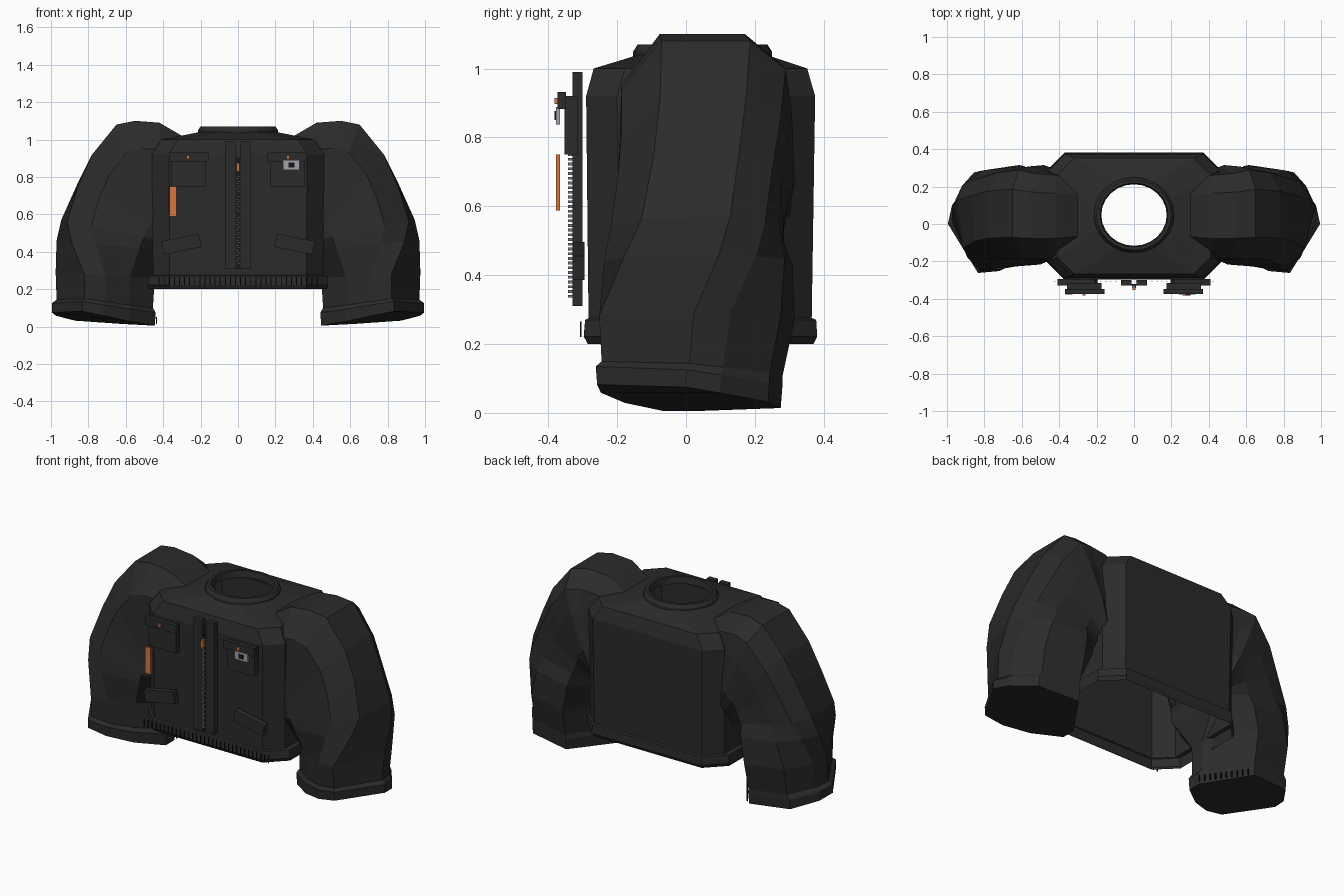
import bpy, bmesh, math
from mathutils import Matrix

if "Cube" in bpy.data.objects:
    bpy.data.objects.remove(bpy.data.objects["Cube"])


def material(name, rgb):
    m = bpy.data.materials.new(name)
    m.diffuse_color = (*rgb, 1)
    m.use_nodes = True
    m.node_tree.nodes["Principled BSDF"].inputs["Base Color"].default_value = m.diffuse_color
    return m


FABRIC = material("dark fabric", (0.024, 0.024, 0.024))
RIB = material("black rib", (0.008, 0.008, 0.008))
ORANGE = material("orange", (0.68, 0.18, 0.05))
STEEL = material("steel grey", (0.17, 0.17, 0.20))
SILVER = material("light grey", (0.36, 0.37, 0.40))


def finish(name, bm, mat):
    bmesh.ops.recalc_face_normals(bm, faces=bm.faces)
    mesh = bpy.data.meshes.new(name)
    bm.to_mesh(mesh)
    bm.free()
    mesh.materials.append(mat)
    ob = bpy.data.objects.new(name, mesh)
    bpy.context.collection.objects.link(ob)
    return ob


def loft(name, rings, mat, cap_end=False, closed=False):
    """Skin a list of equal-length point rings."""
    bm = bmesh.new()
    loops = [[bm.verts.new(p) for p in r] for r in rings]
    n = len(loops[0])
    pairs = list(zip(loops, loops[1:])) + ([(loops[-1], loops[0])] if closed else [])
    for a, b in pairs:
        for i in range(n):
            j = (i + 1) % n
            bm.faces.new((a[i], a[j], b[j], b[i]))
    if cap_end:
        bm.faces.new(loops[-1])
    return finish(name, bm, mat)


def boxes(name, items, mat, tilt=0):
    """Boxes given as (x0, x1, y0, y1, z0, z1), tilted about the y axis."""
    bm = bmesh.new()
    for x0, x1, y0, y1, z0, z1 in items:
        mid = Matrix.Translation(((x0 + x1) / 2, (y0 + y1) / 2, (z0 + z1) / 2))
        size = Matrix.Diagonal((x1 - x0, y1 - y0, z1 - z0, 1))
        bmesh.ops.create_cube(bm, size=1, matrix=mid @ Matrix.Rotation(tilt, 4, 'Y') @ size)
    return finish(name, bm, mat)


# Torso: chamfered box rings, open at hem and neck
CY = 0.048


def octagon(z, x, yf, yb, c):
    return [(x, yf + c, z), (x, yb - c, z), (x - c, yb, z), (c - x, yb, z),
            (-x, yb - c, z), (-x, yf + c, z), (c - x, yf, z), (x - c, yf, z)]


def ellipse(z, r, n, start=0.0):
    return [(r * math.cos(start + math.tau * i / n),
             CY + 0.94 * r * math.sin(start + math.tau * i / n), z) for i in range(n)]


loft("torso", [
    octagon(0.27, 0.455, -0.283, 0.365, 0.09),
    octagon(0.92, 0.46, -0.29, 0.375, 0.09),
    octagon(1.00, 0.41, -0.268, 0.352, 0.09),
    ellipse(1.045, 0.195, 8, -math.pi / 8)], FABRIC)
loft("hem", [
    octagon(0.275, 0.455, -0.283, 0.367, 0.09),
    octagon(0.27, 0.478, -0.293, 0.378, 0.11),
    octagon(0.222, 0.482, -0.297, 0.381, 0.11),
    octagon(0.20, 0.475, -0.285, 0.37, 0.11)], FABRIC)
loft("collar", [ellipse(z, r, 24) for z, r in
                ((1.03, 0.215), (1.05, 0.214), (1.07, 0.2), (1.07, 0.182), (1.03, 0.175))],
     FABRIC, closed=True)

# Sleeves: section twists from a squared shoulder to a skewed cuff
UPPER = [(1, -.5), (1, .5), (.72, .9), (.3, .97), (-.4, 1), (-1, .9),
         (-1, -.9), (-.7, -1), (.5, -.95)]
LOWER = [(.42, -1), (1, -.03), (.92, .34), (.55, .86), (-.36, 1), (-1, .05),
         (-1, -.27), (-.5, -.7), (0, -.96)]
# inner x, inner z, outer x, outer z, front y, back y, blend, tilt
SLEEVE = [
    (.40, .55, .30, 1.02, -.18, .27, 0, 0),
    (.41, .52, .42, 1.09, -.2, .285, 0, 0),
    (.41, .51, .55, 1.10, -.2, .295, 0, 0),
    (.41, .50, .65, 1.08, -.2, .315, 0, 0),
    (.41, .49, .78, .92, -.2, .30, 0, 0),
    (.41, .48, .86, .76, -.21, .285, .05, 0),
    (.41, .46, .945, .57, -.232, .285, .2, 0),
    (.415, .41, .97, .46, -.25, .31, .5, 0),
    (.445, .26, .975, .29, -.252, .315, 1, 0),
    (.455, .10, .97, .145, -.245, .28, 1, .1),
    (.44, .075, .995, .125, -.262, .28, 1, .13),
    (.445, .005, .995, .075, -.258, .275, 1, .15)]


def sleeve_ring(side, xi, zi, xo, zo, yf, yb, t, tilt):
    ring = []
    for (u0, v0), (u1, v1) in zip(UPPER, LOWER):
        u, v = u0 + (u1 - u0) * t, v0 + (v1 - v0) * t
        f = (u + 1) / 2
        y = (yf + yb) / 2 + v * (yb - yf) / 2
        ring.append((side * (xi + (xo - xi) * f), y, zi + (zo - zi) * f - tilt * f * y))
    return ring


for side, label in ((-1, "left"), (1, "right")):
    loft(label + "_sleeve", [sleeve_ring(side, *r) for r in SLEEVE], FABRIC, cap_end=True)

    # Zip placket strip
    xs = sorted((side * 0.013, side * 0.07))
    boxes(label + "_placket", [(*xs, -0.33, -0.30, 0.31, 0.99)], FABRIC)

    # Chest pocket with flap and stud
    xs = sorted((side * 0.173, side * 0.358))
    boxes(label + "_chest_pocket", [(*xs, -0.353, -0.315, 0.75, 0.92)], FABRIC)
    xs = sorted((side * 0.158, side * 0.37))
    boxes(label + "_pocket_flap", [(*xs, -0.373, -0.348, 0.882, 0.932)], FABRIC)
    boxes(label + "_stud", [(side * 0.267 - .009, side * 0.267 + .009, -0.382, -0.37, 0.897, 0.915)],
          ORANGE)

    # Slanted waist pocket
    xs = sorted((side * 0.2, side * 0.405))
    boxes(label + "_waist_pocket", [(*xs, -0.33, -0.295, 0.405, 0.477)], FABRIC, side * 0.2)

# Zip teeth and pull
boxes("zip_teeth", [(-0.008 + 0.003 * (-1) ** i, 0.008 + 0.003 * (-1) ** i, -0.343, -0.33,
                     0.335 + 0.0137 * i, 0.343 + 0.0137 * i) for i in range(40)], STEEL)
boxes("zip_tape", [(-0.013, 0.013, -0.328, -0.32, 0.31, 0.9)], RIB)
boxes("zip_pull", [(-0.009, 0.009, -0.352, -0.33, 0.83, 0.875)], ORANGE)

# Badge, its dark window, and hanging strap
boxes("badge", [(0.24, 0.33, -0.378, -0.366, 0.838, 0.888)], SILVER)
boxes("badge_window", [(0.27, 0.302, -0.382, -0.376, 0.85, 0.876)], RIB)
boxes("strap", [(-0.366, -0.328, -0.377, -0.366, 0.588, 0.75)], ORANGE)

# Knit ribs on the hem, and along the inner back of one cuff
boxes("hem_ribs", [(-0.424 + 0.0272 * i, -0.419 + 0.0272 * i, -0.308, -0.304, 0.22, 0.265)
                   for i in range(32)], RIB)
ribs = []
for i in range(10):
    x, y = -0.435 - 0.0175 * i, 0.03 + 0.025 * i
    ribs.append((x - 0.003, x + 0.003, y - 0.003, y + 0.003, 0.014, 0.05))
boxes("cuff_ribs", ribs, RIB)
